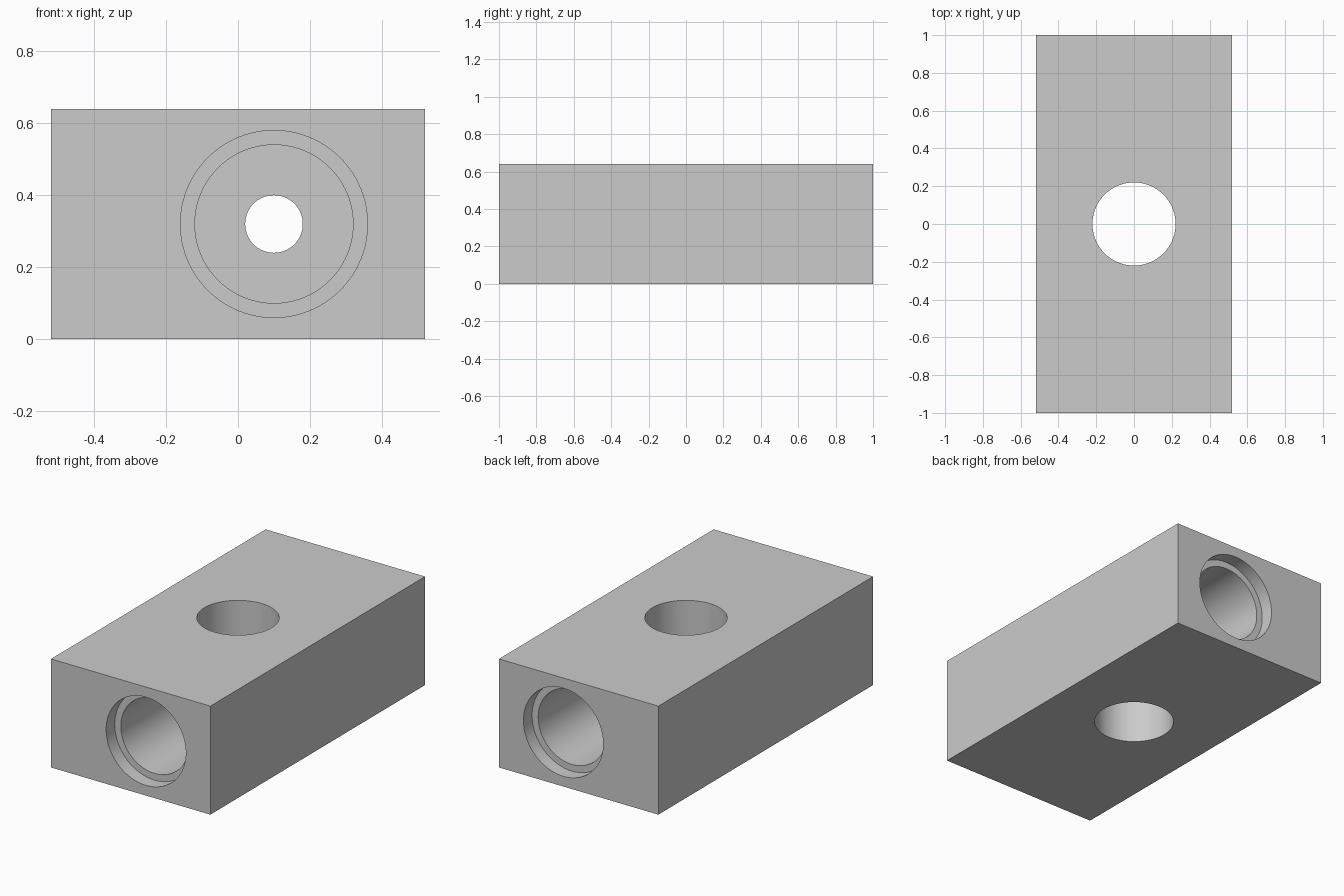
import bpy
import math

cube = bpy.data.objects.get("Cube")
if cube:
    bpy.data.objects.remove(cube, do_unlink=True)

WIDTH, LENGTH, HEIGHT = 1.04, 2.0, 0.64
BORE_X, BORE_Z = 0.1, HEIGHT / 2
MARGIN = 0.1

# Plain grey metal
grey = bpy.data.materials.new("grey_metal")
grey.use_nodes = True
colour = (0.6, 0.6, 0.6, 1)
grey.diffuse_color = colour
grey.node_tree.nodes["Principled BSDF"].inputs["Base Color"].default_value = colour

# Rectangular block
bpy.ops.mesh.primitive_cube_add(size=1, location=(0, 0, HEIGHT / 2))
block = bpy.context.object
block.name = "bored_block"
block.scale = (WIDTH, LENGTH, HEIGHT)
bpy.ops.object.transform_apply(location=False, rotation=False, scale=True)
block.data.materials.append(grey)


def drill(name, radius, length, location, along_y=True):
    """Cut a round hole centred on location."""
    bpy.ops.mesh.primitive_cylinder_add(
        vertices=96, radius=radius, depth=length, location=location,
        rotation=(math.pi / 2 if along_y else 0, 0, 0))
    cutter = bpy.context.object
    cutter.name = name
    cutter.data.materials.append(grey)
    cutter.hide_render = True
    bpy.context.view_layer.objects.active = block
    cut = block.modifiers.new(name, "BOOLEAN")
    cut.operation = "DIFFERENCE"
    cut.solver = "EXACT"
    cut.object = cutter
    bpy.ops.object.modifier_apply(modifier=name)
    bpy.data.objects.remove(cutter, do_unlink=True)


# Vertical through hole and narrow lengthwise passage
drill("vertical_hole", 0.22, HEIGHT + MARGIN, (0, 0, HEIGHT / 2), along_y=False)
drill("narrow_passage", 0.08, LENGTH + MARGIN, (BORE_X, 0, BORE_Z))

# Stepped bore in each end: wide shallow recess, then a deep bore
for end, side in (("front", -1), ("back", 1)):
    for part, radius, depth in (("recess", 0.26, 0.08), ("bore", 0.22, 0.64)):
        centre_y = side * (LENGTH / 2 + (MARGIN - depth) / 2)
        drill(f"{end}_{part}", radius, depth + MARGIN, (BORE_X, centre_y, BORE_Z))

# Smooth round walls, sharp edges
bpy.ops.object.select_all(action="DESELECT")
block.select_set(True)
bpy.context.view_layer.objects.active = block
bpy.ops.object.shade_smooth_by_angle(angle=math.radians(30))
